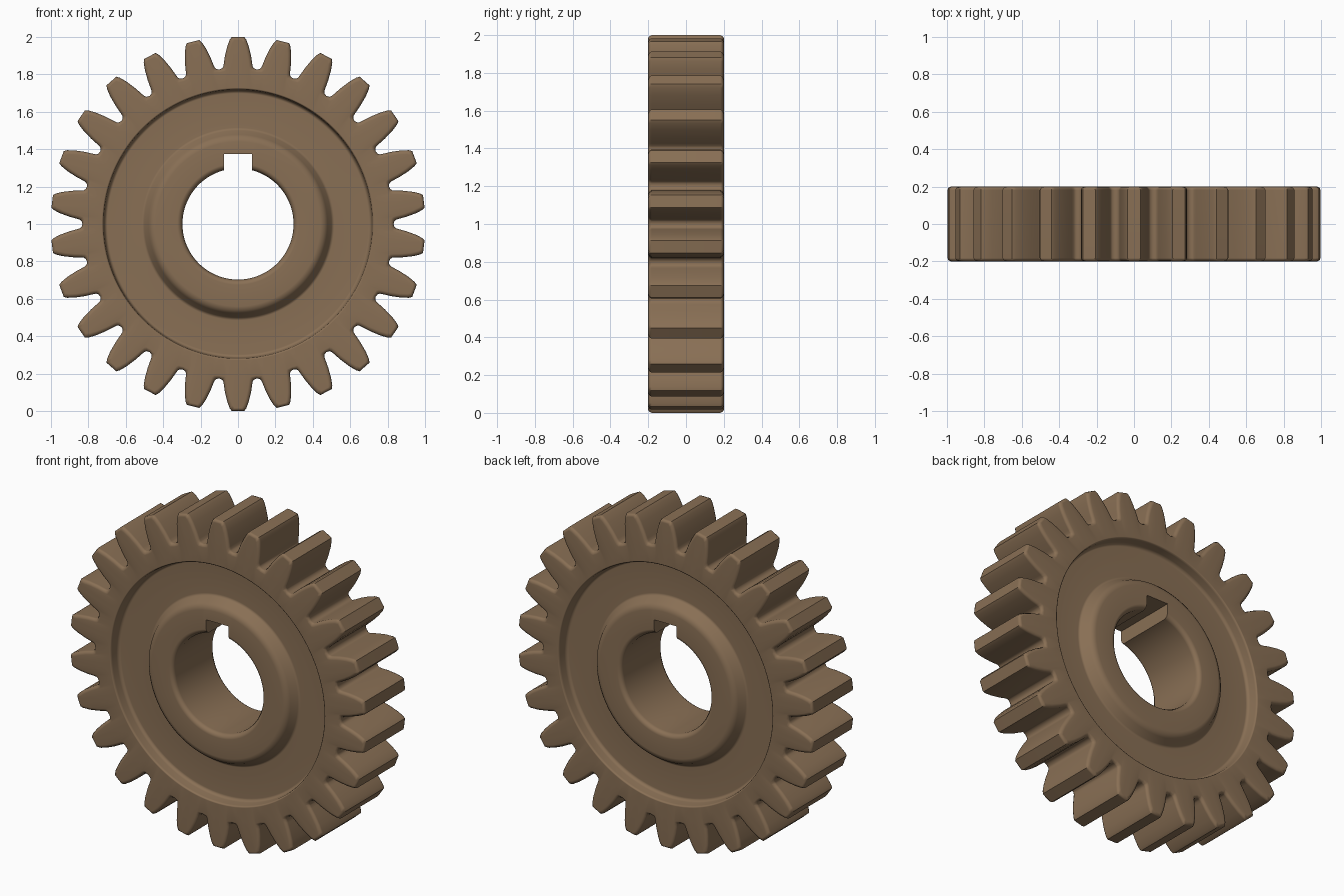
import bpy, bmesh, math

if "Cube" in bpy.data.objects:
    bpy.data.objects.remove(bpy.data.objects["Cube"], do_unlink=True)

TEETH = 26
PITCH = 2 * math.pi / TEETH
HALF = 0.2      # half the gear thickness
WEB = 0.13      # half the thickness of the recessed web
CENTRE = 1.0    # height of the axle
ROOT = 0.832
SWELL = 0.022   # extra tooth length on the diagonals

# Half tooth, tip to root: (radius, half width)
FLANK = [(1.0, 0.034), (0.985, 0.045), (0.95, 0.058), (0.90, 0.070),
         (0.86, 0.076), (0.845, 0.079), (0.836, 0.086)]

brown = bpy.data.materials.new("brown metal")
brown.use_nodes = True
colour = (0.25, 0.16, 0.09, 1)
brown.diffuse_color = colour
brown.node_tree.nodes["Principled BSDF"].inputs["Base Color"].default_value = colour


def tooth_outline(inset):
    """Polar points of the toothed edge, pulled in by the inset."""
    half = [(r - inset, math.asin((w - inset) / r)) for r, w in FLANK]
    tooth = [(r, -a) for r, a in reversed(half)] + half
    tooth.append((ROOT - inset, PITCH / 2))
    points = []
    for i in range(TEETH):
        growth = SWELL * math.sin(2 * i * PITCH) ** 2 / (1 - ROOT)
        points += [(r + growth * max(r - ROOT, 0), a + i * PITCH) for r, a in tooth]
    return points


COUNT = len(tooth_outline(0))


def circle(radius):
    start = tooth_outline(0)[0][1]
    return [(radius, start + 2 * math.pi * i / COUNT) for i in range(COUNT)]


# Front half of the section: toothed edge, rim, recessed web, hub, bore
section = [(tooth_outline(d), y) for d, y in
           [(0, 0.182), (0.005, 0.194), (0.016, HALF)]]
section += [(circle(r), y) for r, y in
            [(0.728, HALF), (0.722, 0.196), (0.719, 0.187), (0.715, 0.15),
             (0.71, 0.138), (0.698, WEB), (0.515, WEB), (0.50, 0.137),
             (0.478, 0.178), (0.462, 0.192), (0.44, HALF), (0.325, HALF),
             (0.308, 0.193), (0.297, 0.175)]]
rings = [(pts, -y) for pts, y in section] + [(pts, y) for pts, y in reversed(section)]

# Loft the rings into one closed body
bm = bmesh.new()
loops = [[bm.verts.new((r * math.sin(a), y, CENTRE + r * math.cos(a))) for r, a in pts]
         for pts, y in rings]
for k, ring in enumerate(loops):
    following = loops[(k + 1) % len(loops)]
    for i in range(COUNT):
        j = (i + 1) % COUNT
        bm.faces.new((ring[i], ring[j], following[j], following[i]))
bmesh.ops.recalc_face_normals(bm, faces=bm.faces)
mesh = bpy.data.meshes.new("gear_wheel")
bm.to_mesh(mesh)
bm.free()
mesh.materials.append(brown)
gear = bpy.data.objects.new("gear_wheel", mesh)
bpy.context.collection.objects.link(gear)

# Keyway slot above the bore
bpy.ops.mesh.primitive_cube_add(size=1, location=(0, 0, CENTRE + 0.275))
cutter = bpy.context.object
cutter.name = "keyway_cutter"
cutter.scale = (0.15, 1, 0.2)
cutter.hide_render = True
cutter.data.materials.append(brown)

slot = gear.modifiers.new("keyway", 'BOOLEAN')
slot.operation = 'DIFFERENCE'
slot.solver = 'EXACT'
slot.object = cutter
bpy.ops.object.select_all(action='DESELECT')
gear.select_set(True)
bpy.context.view_layer.objects.active = gear
bpy.ops.object.modifier_apply(modifier=slot.name)
bpy.data.objects.remove(cutter, do_unlink=True)

# Soft fillets with flat broad faces
bpy.ops.object.shade_smooth_by_angle(angle=math.radians(45))
normals = gear.modifiers.new("flat_faces", 'WEIGHTED_NORMAL')
normals.keep_sharp = True
